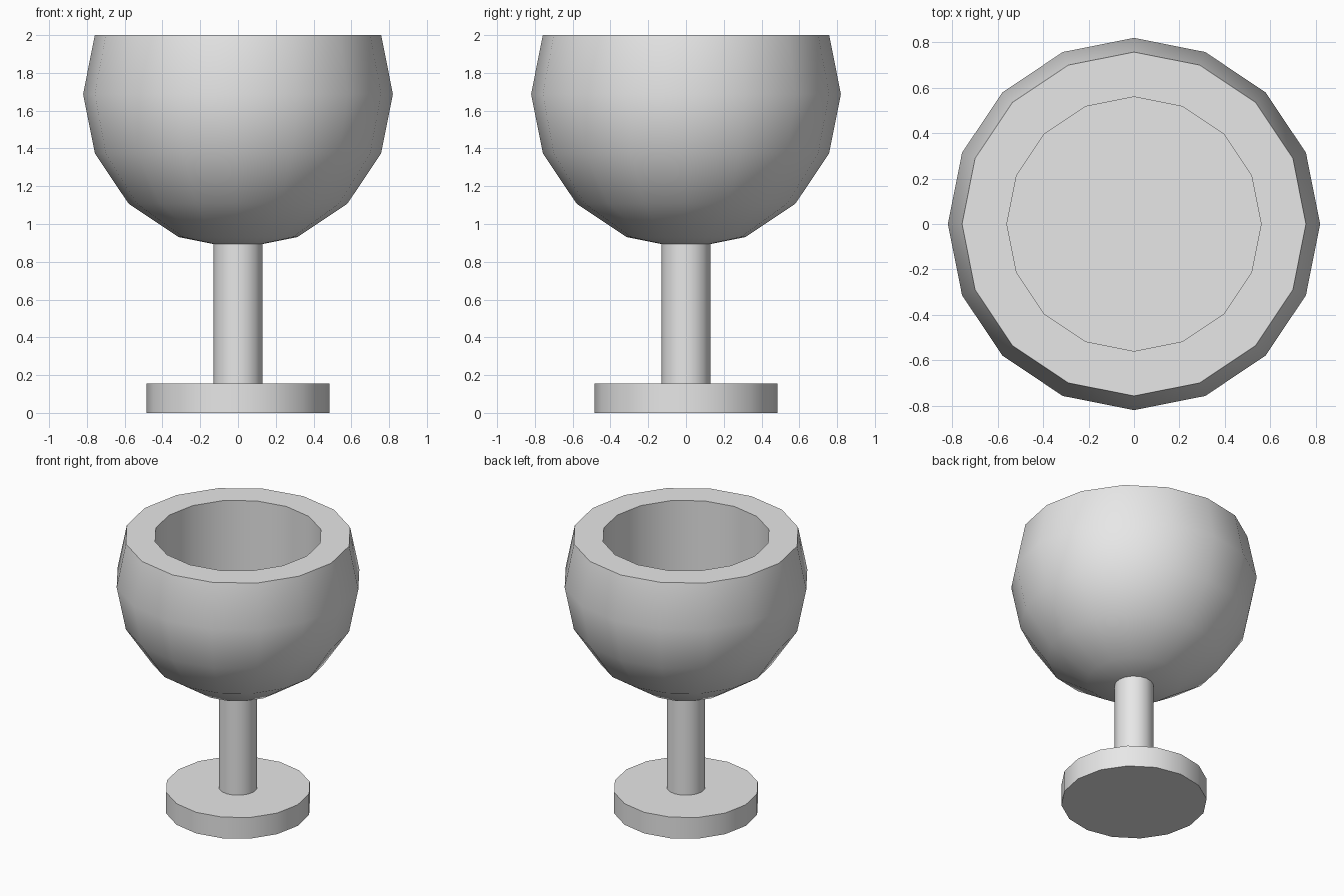
import bpy
import bmesh
from math import sin, cos, pi, radians
from mathutils import Matrix

SIDES = 16

cube = bpy.data.objects.get("Cube")
if cube:
    bpy.data.objects.remove(cube, do_unlink=True)

grey = bpy.data.materials.new("plain_grey")
grey.use_nodes = True
colour = (0.8, 0.8, 0.8, 1.0)
grey.diffuse_color = colour
grey.node_tree.nodes["Principled BSDF"].inputs["Base Color"].default_value = colour


def lathe(name, profile):
    """Turn a (radius, height) profile, from lower axis to upper axis, around z."""
    bm = bmesh.new()
    verts = [bm.verts.new((r, 0, z)) for r, z in profile]
    edges = [bm.edges.new(pair) for pair in zip(verts, verts[1:])]
    bmesh.ops.spin(bm, geom=verts + edges, axis=(0, 0, 1), cent=(0, 0, 0),
                   angle=2 * pi, steps=SIDES, use_merge=True)
    bmesh.ops.remove_doubles(bm, verts=bm.verts, dist=0.0001)
    bmesh.ops.recalc_face_normals(bm, faces=bm.faces)
    mesh = bpy.data.meshes.new(name)
    bm.to_mesh(mesh)
    bm.free()
    mesh.materials.append(grey)
    obj = bpy.data.objects.new(name, mesh)
    bpy.context.collection.objects.link(obj)
    bpy.ops.object.select_all(action='DESELECT')
    obj.select_set(True)
    bpy.context.view_layer.objects.active = obj
    bpy.ops.object.shade_smooth_by_angle(angle=radians(30))
    return obj


# Foot disc and stem
lathe("foot", [(0, 0), (0.485, 0), (0.485, 0.155), (0, 0.155)])
lathe("stem", [(0, 0.1), (0.13, 0.1), (0.13, 0.95), (0, 0.95)])

# Bowl: a sphere cut off one ring above its equator, with a straight round well
radius, centre, well, floor = 0.82, 1.688, 0.56, 1.25
shell = [(radius * cos(a), centre + radius * sin(a))
         for a in (radians(22.5 * ring) for ring in range(-4, 2))]
rim = shell[-1][1]
lathe("bowl", shell + [(well, rim), (well, floor), (0, floor)])
